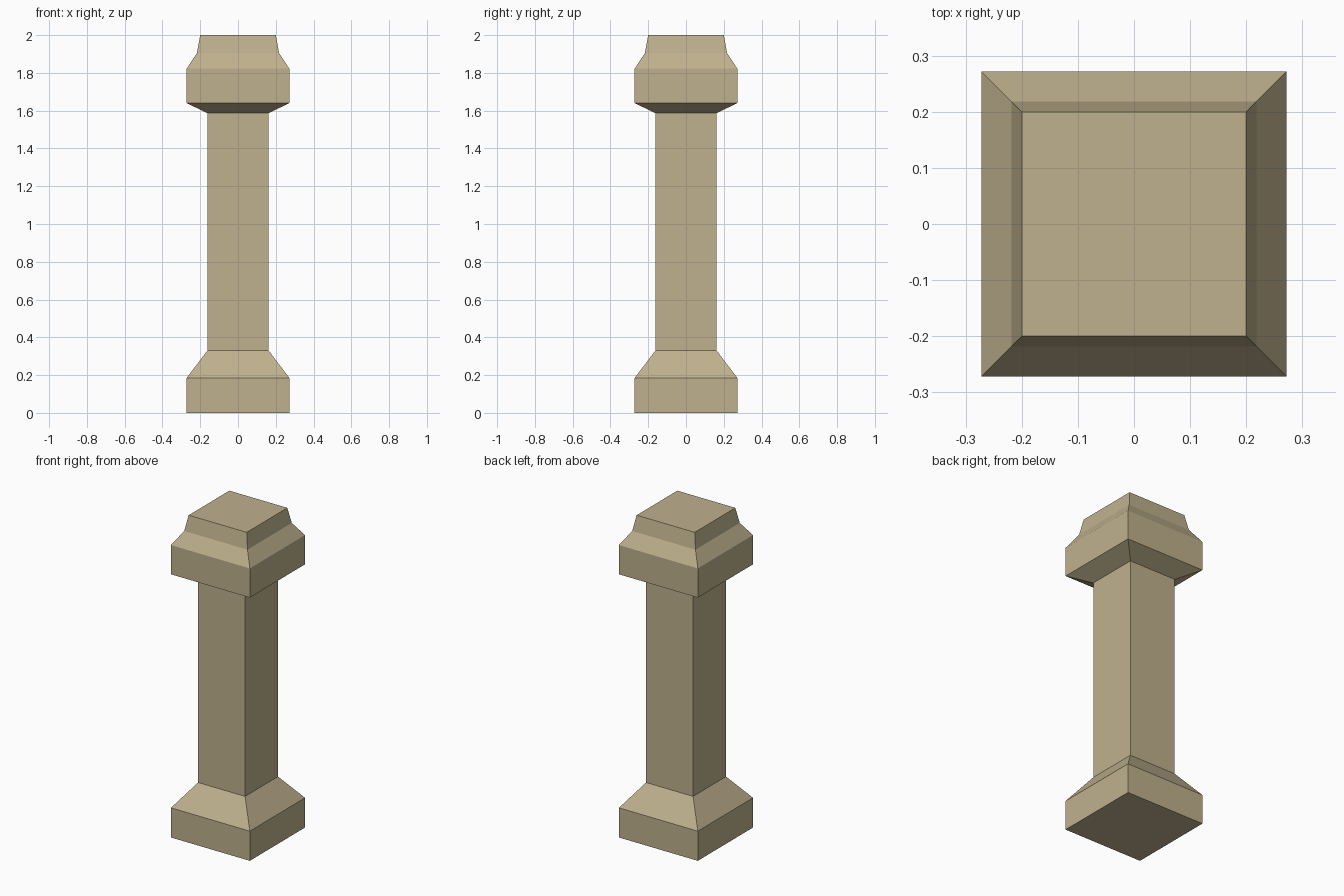
import bpy, bmesh

if "Cube" in bpy.data.objects:
    bpy.data.objects.remove(bpy.data.objects["Cube"])

# Square pillar silhouette: (half width, height), bottom to top
PROFILE = [
    (0.272, 0.0), (0.272, 0.185),      # plinth
    (0.162, 0.33), (0.162, 1.587),     # sloped foot and shaft
    (0.272, 1.64), (0.272, 1.822),     # flared capital
    (0.218, 1.904), (0.20, 2.0),       # stepped-in top
]

bm = bmesh.new()
rings = [[bm.verts.new((sx * w, sy * w, z))
          for sx, sy in ((-1, -1), (1, -1), (1, 1), (-1, 1))]
         for w, z in PROFILE]

# Sides between consecutive square rings
for low, high in zip(rings, rings[1:]):
    for i in range(4):
        j = (i + 1) % 4
        bm.faces.new((low[i], low[j], high[j], high[i]))

# Bottom and top
bm.faces.new(rings[0][::-1])
bm.faces.new(rings[-1])

mesh = bpy.data.meshes.new("pillar")
bm.to_mesh(mesh)
bm.free()
pillar = bpy.data.objects.new("pillar", mesh)
bpy.context.collection.objects.link(pillar)

# Sandstone colour
stone = bpy.data.materials.new("sandstone")
stone.diffuse_color = (0.52, 0.44, 0.27, 1.0)
stone.use_nodes = True
stone.node_tree.nodes["Principled BSDF"].inputs["Base Color"].default_value = stone.diffuse_color
mesh.materials.append(stone)
